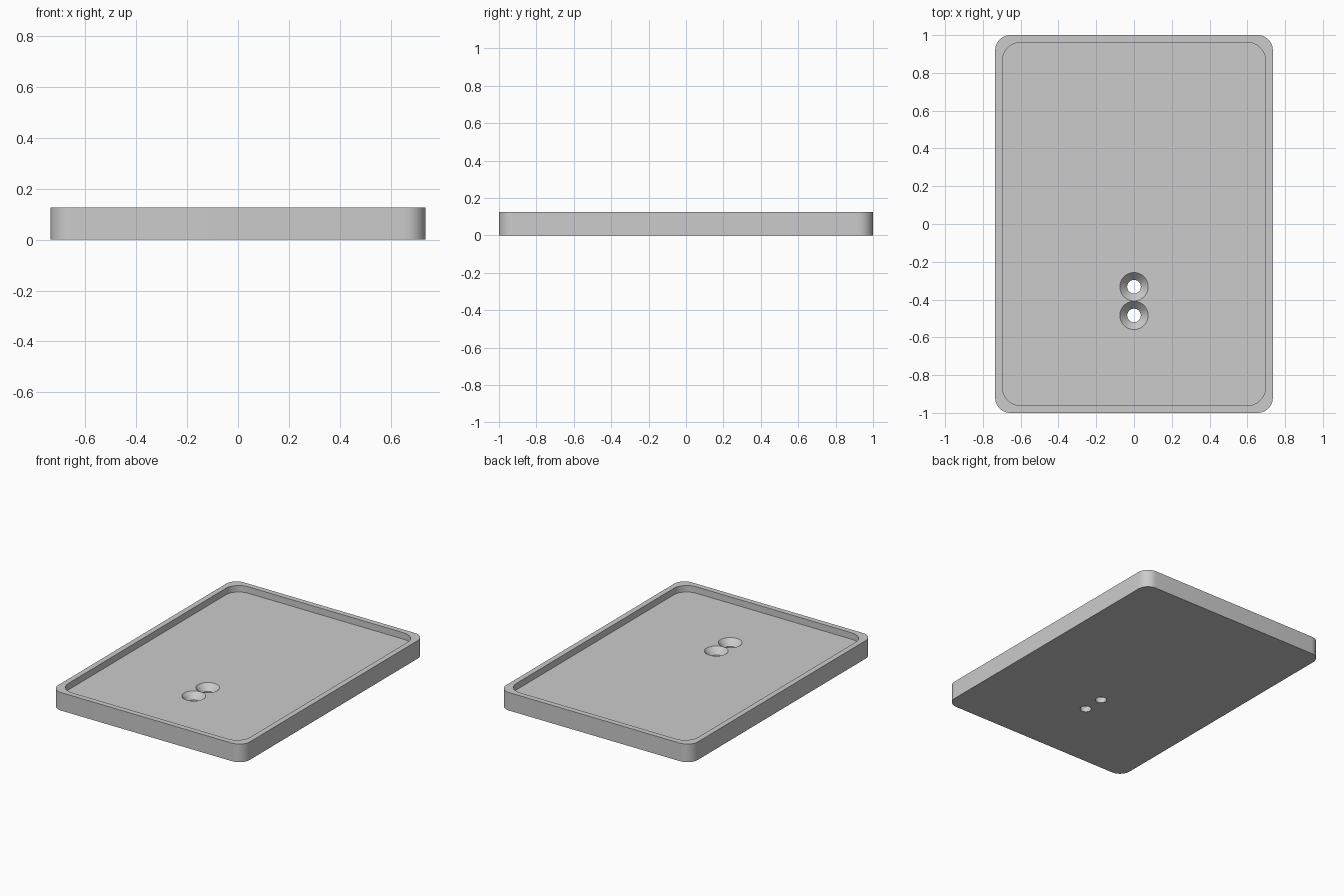
import bpy, bmesh, math
from mathutils import Vector

if "Cube" in bpy.data.objects:
    bpy.data.objects.remove(bpy.data.objects["Cube"], do_unlink=True)

grey = bpy.data.materials.new("plain grey")
grey.use_nodes = True
colour = (0.6, 0.6, 0.6, 1)
grey.diffuse_color = colour
grey.node_tree.nodes["Principled BSDF"].inputs["Base Color"].default_value = colour


def rounded_outline(half_x, half_y, radius, steps=12):
    """Counter-clockwise rounded rectangle."""
    points = []
    for i, (sx, sy) in enumerate([(1, 1), (-1, 1), (-1, -1), (1, -1)]):
        for k in range(steps + 1):
            a = (i + k / steps) * math.pi / 2
            points.append((sx * (half_x - radius) + radius * math.cos(a),
                           sy * (half_y - radius) + radius * math.sin(a)))
    return points


def circle(radius, y, sides=48):
    angles = [2 * math.pi * k / sides for k in range(sides)]
    return [(radius * math.cos(a), y + radius * math.sin(a)) for a in angles]


def loft(name, sections):
    """Closed solid through (outline, height) sections, bottom to top."""
    bm = bmesh.new()
    rings = [[bm.verts.new((x, y, z)) for x, y in outline] for outline, z in sections]
    bm.faces.new(reversed(rings[0]))
    bm.faces.new(rings[-1])
    for low, high in zip(rings, rings[1:]):
        n = len(low)
        for i in range(n):
            j = (i + 1) % n
            bm.faces.new((low[i], low[j], high[j], high[i]))
    mesh = bpy.data.meshes.new(name)
    bm.to_mesh(mesh)
    bm.free()
    mesh.materials.append(grey)
    obj = bpy.data.objects.new(name, mesh)
    bpy.context.collection.objects.link(obj)
    return obj


HEIGHT, FLOOR, SINK = 0.125, 0.08, 0.043

# Tray body
tray = loft("tray", [(rounded_outline(0.735, 1, 0.08), 0),
                     (rounded_outline(0.735, 1, 0.08), HEIGHT)])

# Shallow recess and two countersunk screw holes
recess = rounded_outline(0.697, 0.962, 0.1)
cutters = [loft("recess_cutter", [(recess, FLOOR), (recess, HEIGHT + 0.1)])]
for label, y in (("rear", -0.332), ("front", -0.484)):
    cutters.append(loft(label + "_screw_hole_cutter", [
        (circle(0.036, y), -0.1),
        (circle(0.036, y), FLOOR - SINK),
        (circle(0.075, y), FLOOR),
        (circle(0.075, y), FLOOR + 0.02)]))

bpy.context.view_layer.objects.active = tray
tray.select_set(True)
for cutter in cutters:
    mod = tray.modifiers.new(cutter.name, "BOOLEAN")
    mod.operation = "DIFFERENCE"
    mod.solver = "EXACT"
    mod.object = cutter
    bpy.ops.object.modifier_apply(modifier=mod.name)
for cutter in cutters:
    bpy.data.objects.remove(cutter, do_unlink=True)

bpy.ops.object.shade_smooth_by_angle(angle=math.radians(30))
